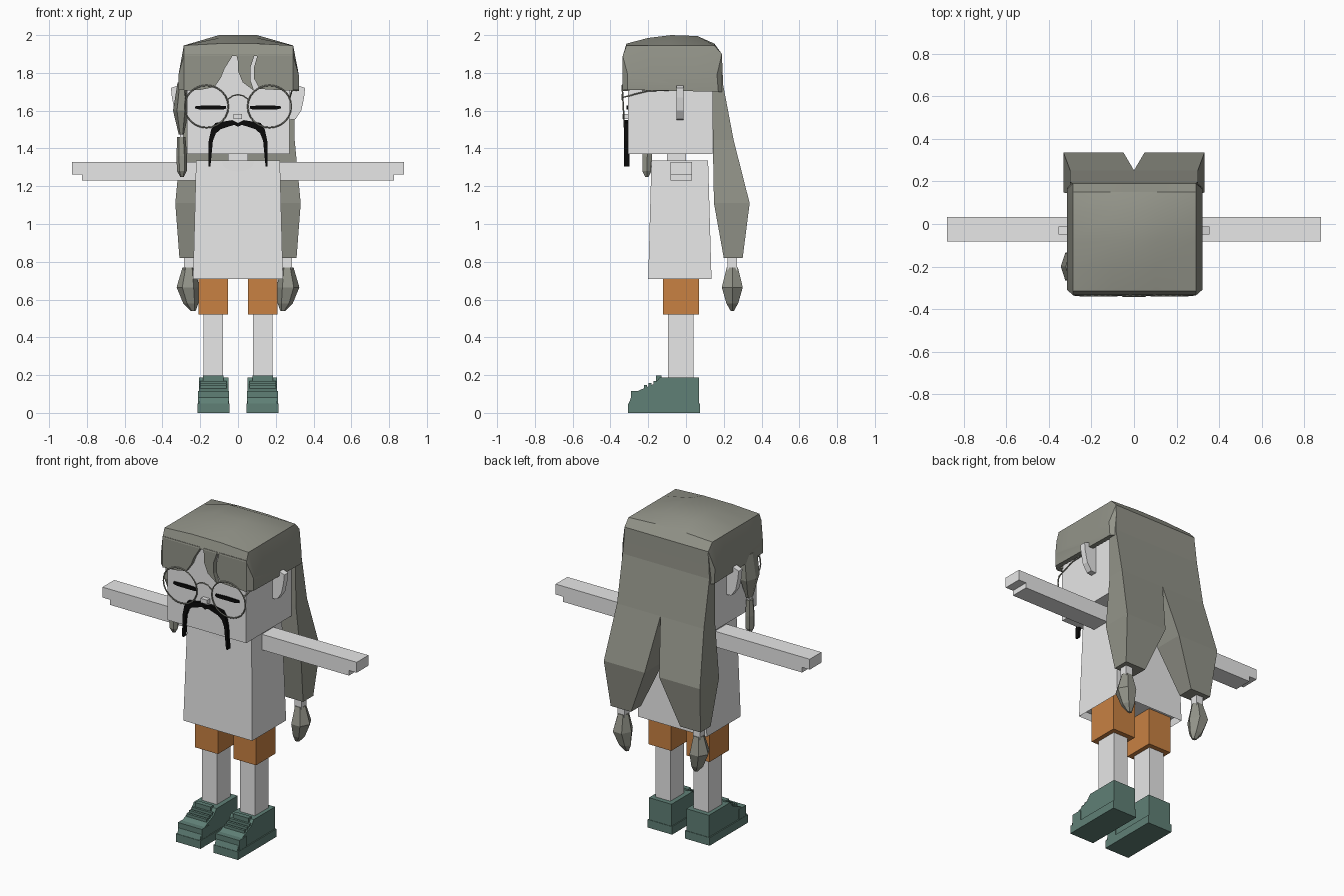
import bpy, bmesh, math

cube = bpy.data.objects.get("Cube")
if cube:
    bpy.data.objects.remove(cube, do_unlink=True)


def material(name, rgb):
    m = bpy.data.materials.new(name)
    m.use_nodes = True
    m.diffuse_color = (*rgb, 1)
    m.node_tree.nodes["Principled BSDF"].inputs["Base Color"].default_value = (*rgb, 1)
    return m


PALE = material("pale grey", (0.8, 0.8, 0.8))
HAIR = material("grey green hair", (0.29, 0.295, 0.25))
ORANGE = material("burnt orange", (0.58, 0.22, 0.055))
GREEN = material("teal green", (0.115, 0.215, 0.18))
BLACK = material("black", (0.003, 0.003, 0.003))


def finish(name, bm, mat, side=1, smooth=False):
    for v in bm.verts:
        v.co.x *= side
    bmesh.ops.recalc_face_normals(bm, faces=bm.faces)
    mesh = bpy.data.meshes.new(name)
    bm.to_mesh(mesh)
    bm.free()
    mesh.materials.append(mat)
    ob = bpy.data.objects.new(name, mesh)
    bpy.context.collection.objects.link(ob)
    if smooth:
        bpy.ops.object.select_all(action='DESELECT')
        ob.select_set(True)
        bpy.context.view_layer.objects.active = ob
        bpy.ops.object.shade_smooth_by_angle(angle=math.radians(25))
    return ob


def loft(name, rings, mat, side=1, smooth=False, skip=None):
    """Skin closed rings of equal length and cap both ends."""
    bm = bmesh.new()
    loops = [[bm.verts.new(p) for p in ring] for ring in rings]
    n = len(rings[0])
    for i, (a, b) in enumerate(zip(loops, loops[1:])):
        for j in range(n):
            k = (j + 1) % n
            if not (skip and skip(i, j)):
                bm.faces.new((a[j], a[k], b[k], b[j]))
    bm.faces.new(loops[0])
    bm.faces.new(loops[-1])
    return finish(name, bm, mat, side, smooth)


def rect(z, x0, x1, y0, y1):
    return [(x0, y0, z), (x1, y0, z), (x1, y1, z), (x0, y1, z)]


def oval(z, x, y, rx, ry, n=6):
    return [(x + rx * math.cos(math.tau * i / n), y + ry * math.sin(math.tau * i / n), z)
            for i in range(n)]


def box(name, x, y, z, mat, side=1):
    return loft(name, [rect(h, *x, *y) for h in z], mat, side)


def plate(name, outline, y0, y1, mat, side=1):
    """Extrude an x-z outline in depth."""
    return loft(name, [[(x, y, z) for x, z in outline] for y in (y0, y1)], mat, side)


def prism(name, outline, x0, x1, mat, side=1):
    """Extrude a y-z outline sideways."""
    return loft(name, [[(x, y, z) for y, z in outline] for x in (x0, x1)], mat, side)


def wire(name, points, mat, cyclic=False, side=1, radius=0.004):
    cu = bpy.data.curves.new(name, 'CURVE')
    cu.dimensions = '3D'
    cu.bevel_depth = radius
    cu.bevel_resolution = 1
    sp = cu.splines.new('POLY')
    sp.points.add(len(points) - 1)
    for p, (x, y, z) in zip(sp.points, points):
        p.co = (x * side, y, z, 1)
    sp.use_cyclic_u = cyclic
    cu.materials.append(mat)
    bpy.context.collection.objects.link(bpy.data.objects.new(name, cu))


# Head, neck, nose
box("head", (-0.27, 0.272), (-0.308, 0.14), (1.37, 1.9), PALE)
box("neck", (-0.053, 0.053), (-0.1, 0), (1.3, 1.38), PALE)
box("nose", (-0.024, 0.022), (-0.335, -0.3), (1.555, 1.582), PALE)

# Tunic, with a hollow hem
bm = bmesh.new()
low = [bm.verts.new(p) for p in rect(0.71, -0.238, 0.238, -0.2, 0.135)]
top = [bm.verts.new(p) for p in rect(1.335, -0.222, 0.222, -0.183, 0.117)]
for j in range(4):
    k = (j + 1) % 4
    bm.faces.new((low[j], low[k], top[k], top[j]))
bm.faces.new(top)
hem = bm.faces.new(low)
bmesh.ops.recalc_face_normals(bm, faces=bm.faces)
bmesh.ops.inset_region(bm, faces=[hem], thickness=0.015)
for v in hem.verts:
    v.co.z += 0.04
finish("tunic", bm, PALE)
arc = [math.pi * (1 + i / 8) for i in range(9)]
plate("neckline", [(0.085 * math.cos(a), 1.33 + 0.052 * math.sin(a)) for a in arc],
      -0.189, -0.18, PALE)

# Hair cap: a barrel-topped shell lofted from side to side
cap = [(-0.335, 1.71), (-0.335, 1.89), (-0.315, 1.955), (-0.2, 1.985), (-0.08, 2.0),
       (0.06, 1.995), (0.15, 1.955), (0.19, 1.9), (0.198, 1.7)]


def cap_section(x, limit, squash):
    return [(x, -0.07 + (y + 0.07) * squash, min(z, limit)) for y, z in cap]


loft("hair_cap", [cap_section(x, lim, s) for x, lim, s in (
    (-0.315, 1.79, 0.9), (-0.287, 1.945, 1), (-0.1, 2, 1),
    (0.1, 2, 1), (0.292, 1.945, 1), (0.322, 1.79, 0.9))],
    HAIR, smooth=True, skip=lambda i, j: 0 < i < 4 and j in (0, 8))

# Fringe: three locks with a parting and a thin curved slit
plate("fringe_right", [(-0.287, 1.9), (-0.287, 1.705), (-0.2, 1.71), (-0.125, 1.725),
                       (-0.09, 1.775), (-0.07, 1.825), (-0.035, 1.88), (-0.025, 1.9)],
      -0.334, -0.3, HAIR)
plate("fringe_middle", [(-0.01, 1.9), (0, 1.86), (0.0, 1.81), (0.025, 1.75), (0.085, 1.705),
                        (0.066, 1.76), (0.066, 1.83), (0.09, 1.9)], -0.334, -0.3, HAIR)
plate("fringe_left", [(0.105, 1.9), (0.085, 1.83), (0.085, 1.77), (0.115, 1.715),
                      (0.2, 1.71), (0.292, 1.705), (0.292, 1.9)], -0.334, -0.3, HAIR)

# Side lock in front of the right ear, tied near its end
loft("side_lock", [oval(1.75, -0.295, -0.2, 0.025, 0.07), oval(1.6, -0.302, -0.2, 0.042, 0.075),
                   oval(1.475, -0.3, -0.2, 0.014, 0.03)], HAIR)
box("side_lock_tie", (-0.308, -0.288), (-0.215, -0.185), (1.45, 1.48), PALE)
loft("side_lock_end", [oval(1.46, -0.3, -0.2, 0.022, 0.022), oval(1.36, -0.298, -0.205, 0.028, 0.03),
                       oval(1.28, -0.297, -0.207, 0.026, 0.028),
                       oval(1.25, -0.296, -0.207, 0.01, 0.01)], HAIR)

# Glasses bridge
wire("glasses_bridge", [(0.055 * t, -0.338, 1.685 - 0.025 * t * t)
                        for t in (-1, -0.5, 0, 0.5, 1)], HAIR)

# Moustache, mirrored from one half
half = [(0.03, 1.55), (0.12, 1.535), (0.142, 1.5), (0.155, 1.44), (0.157, 1.305),
        (0.146, 1.305), (0.133, 1.44), (0.117, 1.48), (0.09, 1.503), (0.02, 1.525)]
plate("moustache", [(0, 1.535)] + half + [(0, 1.515)]
      + [(-x, z) for x, z in reversed(half)], -0.327, -0.3, BLACK)

shoe = [(0.07, 0.05), (0.07, 0.187), (-0.14, 0.187), (-0.165, 0.155), (-0.235, 0.125),
        (-0.265, 0.11), (-0.292, 0.08), (-0.303, 0.05)]

for side, label in ((1, "left"), (-1, "right")):
    # Face details
    plate(label + "_eye", [(0.062, 1.612), (0.08, 1.605), (0.2, 1.605), (0.228, 1.612),
                           (0.225, 1.625), (0.145, 1.628), (0.065, 1.625)],
          -0.316, -0.307, BLACK, side)
    plate(label + "_ear", [(0.26, 1.72), (0.315, 1.735), (0.355, 1.72), (0.35, 1.67),
                           (0.335, 1.6), (0.305, 1.555), (0.26, 1.55)],
          -0.05, -0.012, PALE, side)
    ring = [math.tau * i / 24 for i in range(24)]
    wire(label + "_glasses_rim", [(0.167 + 0.116 * math.cos(a), -0.332 - 0.006 * math.sin(a),
                                   1.622 + 0.112 * math.sin(a)) for a in ring], HAIR, True, side)
    wire(label + "_glasses_temple", [(0.275, -0.336, 1.67), (0.285, -0.2, 1.705),
                                     (0.285, -0.03, 1.71)], HAIR, False, side)

    # Back hair, parting into a tail on each side
    loft(label + "_hair_tail", [rect(1.89, 0, 0.287, 0.1, 0.19), rect(1.735, 0, 0.3, 0.14, 0.197),
                                rect(1.445, 0, 0.3, 0.142, 0.252),
                                rect(1.11, 0.05, 0.332, 0.148, 0.337),
                                rect(0.82, 0.17, 0.31, 0.2, 0.3)], HAIR, side)
    box(label + "_hair_tie", (0.236, 0.285), (0.22, 0.27), (0.75, 0.83), PALE, side)
    loft(label + "_tail_end", [oval(0.77, 0.26, 0.245, 0.034, 0.034), oval(0.665, 0.265, 0.245, 0.06, 0.064),
                               oval(0.58, 0.25, 0.245, 0.04, 0.036),
                               oval(0.54, 0.238, 0.245, 0.014, 0.01)], HAIR, side)

    # Arm with a stepped hand
    plate(label + "_arm", [(0.2, 1.23), (0.825, 1.23), (0.825, 1.262), (0.878, 1.262),
                           (0.878, 1.327), (0.2, 1.327)], -0.083, 0.033, PALE, side)

    # Leg, shorts and shoe
    box(label + "_shorts", (0.053, 0.21), (-0.122, 0.07), (0.52, 0.78), ORANGE, side)
    box(label + "_leg", (0.08, 0.183), (-0.095, 0.04), (0.15, 0.55), PALE, side)
    box(label + "_shoe_sole", (0.045, 0.214), (-0.306, 0.073), (0, 0.05), GREEN, side)
    prism(label + "_shoe_upper", shoe, 0.051, 0.207, GREEN, side)
    box(label + "_shoe_toe_cap", (0.047, 0.212), (-0.29, -0.22), (0.04, 0.115), GREEN, side)
    box(label + "_shoe_tongue", (0.078, 0.185), (-0.16, -0.13), (0.15, 0.197), GREEN, side)
    for i in range(3):
        y, z = -0.165 - 0.025 * i, 0.16 - 0.011 * i
        box(label + "_lace_%d" % (i + 1), (0.06, 0.2), (y - 0.008, y + 0.008),
            (z - 0.01, z + 0.01), GREEN, side)
